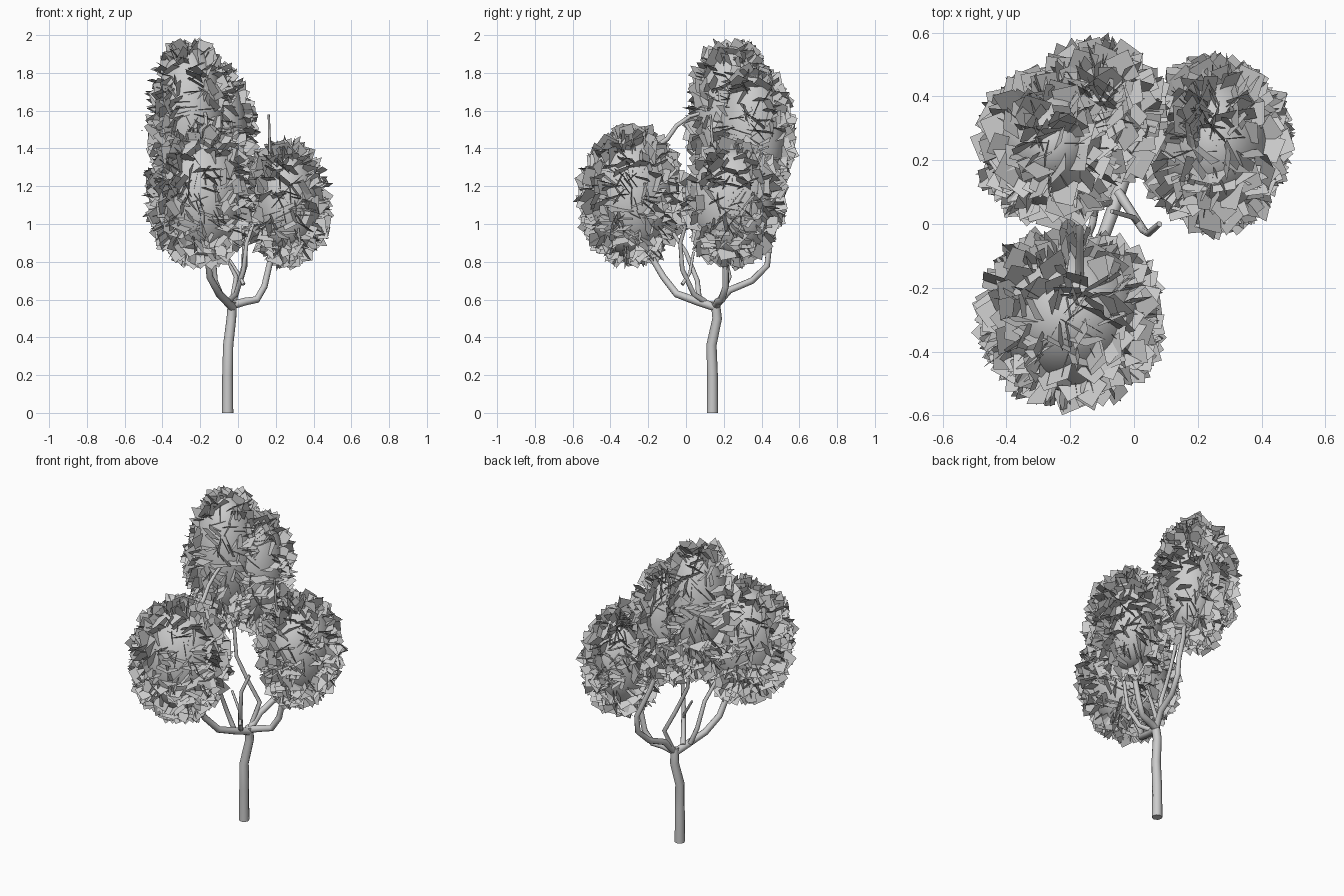
import bpy, bmesh, math, random
from mathutils import Vector, Matrix

random.seed(7)
cube = bpy.data.objects.get("Cube")
if cube:
    bpy.data.objects.remove(cube, do_unlink=True)

grey = bpy.data.materials.new("plain_grey")
grey.use_nodes = True
grey.diffuse_color = (0.6, 0.6, 0.6, 1)
grey.node_tree.nodes["Principled BSDF"].inputs["Base Color"].default_value = (0.6, 0.6, 0.6, 1)


def add_mesh(name, bm, smooth):
    mesh = bpy.data.meshes.new(name)
    for f in bm.faces:
        f.smooth = smooth
    bm.to_mesh(mesh)
    bm.free()
    mesh.materials.append(grey)
    obj = bpy.data.objects.new(name, mesh)
    bpy.context.collection.objects.link(obj)


def limb(name, points, r0, r1):
    """Tapered tube through the given points."""
    curve = bpy.data.curves.new(name, "CURVE")
    curve.dimensions = "3D"
    curve.bevel_depth = 1
    curve.bevel_resolution = 2
    curve.use_fill_caps = True
    spline = curve.splines.new("POLY")
    spline.points.add(len(points) - 1)
    for i, (p, co) in enumerate(zip(spline.points, points)):
        p.co = (*co, 1)
        p.radius = r0 + (r1 - r0) * i / (len(points) - 1)
    curve.materials.append(grey)
    obj = bpy.data.objects.new(name, curve)
    bpy.context.collection.objects.link(obj)


def clump(name, centre, radii, count, leaf=0.085):
    """Smooth leafy core bristling with square leaves that stand out from it."""
    centre, radii = Vector(centre), Vector(radii)
    bm = bmesh.new()
    bmesh.ops.create_icosphere(bm, subdivisions=4, radius=1)
    for v in bm.verts:
        v.co = centre + v.co * radii
    add_mesh(name + "_core", bm, True)

    bm = bmesh.new()
    for _ in range(count):
        d = Vector([random.gauss(0, 1) for _ in range(3)]).normalized()
        normal = Vector([a / b for a, b in zip(d, radii)]).normalized()
        jitter = Vector([random.gauss(0, 0.1) for _ in range(3)])
        out = (normal + jitter).normalized()
        side = out.orthogonal().normalized()
        side.rotate(Matrix.Rotation(random.uniform(0, math.tau), 3, out))
        spin = random.uniform(0, math.tau)
        u = out * math.cos(spin) + side * math.sin(spin)
        w = side * math.cos(spin) - out * math.sin(spin)
        half = leaf * random.uniform(0.8, 1.1) / 2
        mid = centre + d * radii + normal * random.uniform(-0.01, 0.025)
        corners = [(-1, -1), (1, -1), (1, 1), (-1, 1)]
        bm.faces.new([bm.verts.new(mid + (u * a + w * b) * half) for a, b in corners])
    add_mesh(name + "_leaves", bm, False)


# Trunk and limbs
limb("trunk", [(-.055, .14, 0), (-.055, .14, .2), (-.052, .135, .36),
               (-.035, .165, .5), (-.03, .155, .59)], .03, .024)
limb("front_branch", [(-.03, .155, .56), (-.06, .06, .59), (-.1, -.05, .63),
                      (-.15, -.12, .72), (-.16, -.18, .82), (-.18, -.25, 1.0)], .023, .015)
limb("left_branch", [(-.03, .16, .57), (.04, .17, .59), (.1, .19, .6), (.14, .21, .67),
                     (.17, .21, .8), (.22, .24, 1.0)], .022, .015)
limb("back_branch", [(-.03, .16, .57), (-.01, .23, .65), (.01, .35, .7), (.035, .43, .78),
                     (.035, .44, .88), (-.03, .4, 1.05), (-.1, .34, 1.3)], .02, .013)
limb("middle_branch", [(-.05, .1, .59), (-.01, .04, .63), (.03, -.02, .76), (.045, -.03, .9),
                       (.08, .0, 1.0)], .016, .009)
limb("inner_branch", [(-.03, .18, .6), (-.01, .23, .72), (-.07, .2, .85),
                      (-.13, .17, 1.0), (-.18, .2, 1.3)], .014, .01)
limb("side_branch", [(-.08, .07, .6), (-.12, .06, .7), (-.13, .0, .85),
                     (-.17, -.1, 1.0)], .015, .01)
limb("inner_twig", [(.03, -.02, .68), (.0, .02, .74), (-.07, .04, .85)], .01, .007)
limb("arching_branch", [(-.17, -.2, 1.38), (-.17, -.1, 1.45), (-.17, -.05, 1.52),
                        (-.17, .02, 1.57), (-.18, .12, 1.6)], .014, .009)
limb("top_twig", [(.17, .17, 1.28), (.167, .14, 1.43), (.163, .13, 1.58)], .009, .006)

# Foliage clumps
clump("front_foliage", (-.2, -.29, 1.145), (.24, .235, .325), 560)
clump("left_foliage", (.255, .25, 1.11), (.185, .225, .29), 470)
clump("top_foliage", (-.255, .245, 1.56), (.185, .2, .38), 430)
clump("top_foliage_lobe", (-.11, .35, 1.47), (.16, .175, .33), 340)
